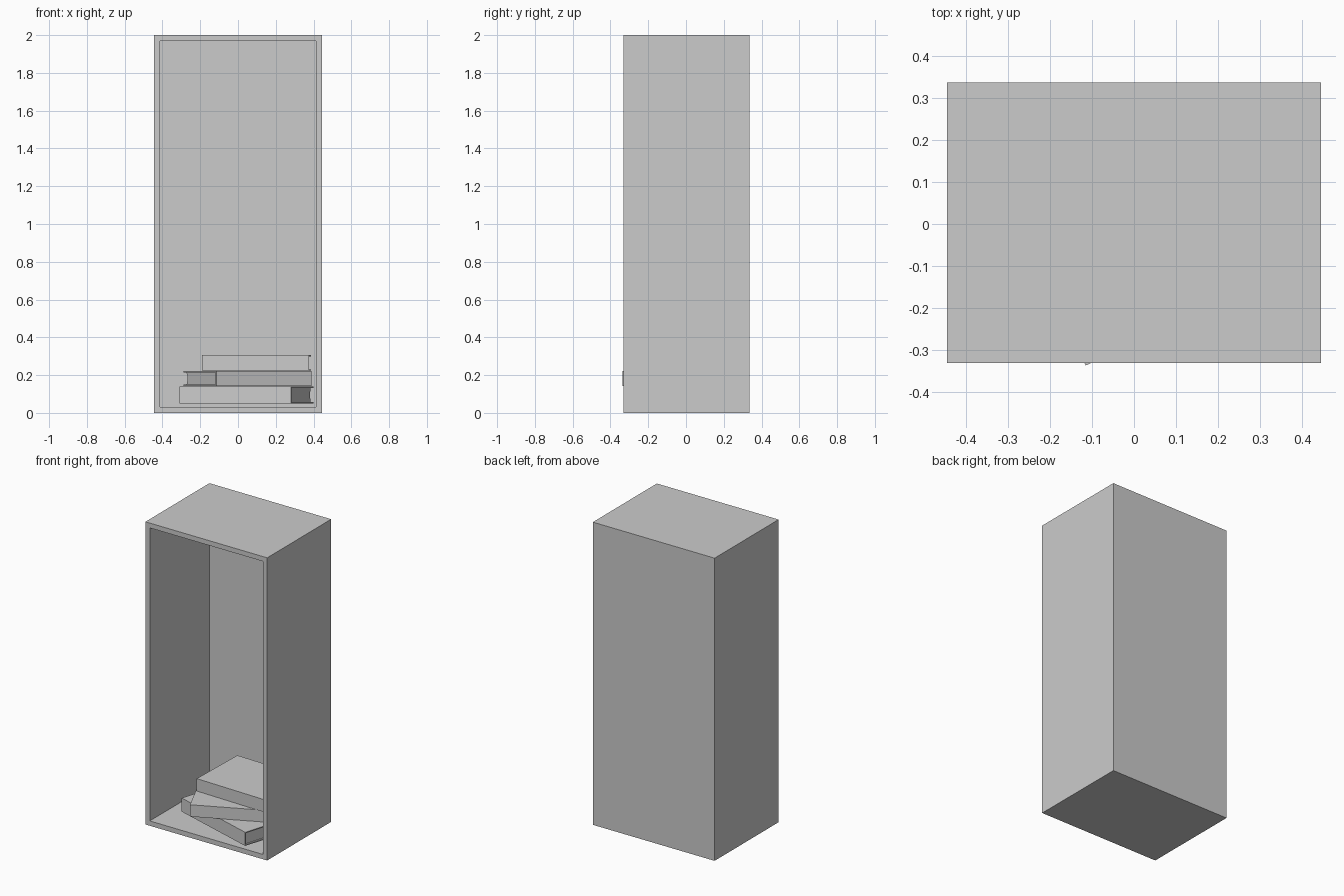
import bpy, bmesh, math
from mathutils import Matrix, Vector

if "Cube" in bpy.data.objects:
    bpy.data.objects.remove(bpy.data.objects["Cube"])


def finish(name, bm, matrix=None):
    bmesh.ops.recalc_face_normals(bm, faces=bm.faces)
    mesh = bpy.data.meshes.new(name)
    bm.to_mesh(mesh)
    bm.free()
    obj = bpy.data.objects.new(name, mesh)
    bpy.context.collection.objects.link(obj)
    if matrix:
        obj.matrix_world = matrix
    return obj


def prism(name, profile, x0, x1, matrix):
    """Extrude a closed (y, z) profile along x."""
    bm = bmesh.new()
    face = bm.faces.new([bm.verts.new((x0, y, z)) for y, z in profile])
    ext = bmesh.ops.extrude_face_region(bm, geom=[face])
    verts = [v for v in ext["geom"] if isinstance(v, bmesh.types.BMVert)]
    bmesh.ops.translate(bm, vec=(x1 - x0, 0, 0), verts=verts)
    return finish(name, bm, matrix)


# Cabinet shell: a box whose front is inset and pushed inwards
WALL = 0.045
Y0, Y1 = -0.331, 0.337
bm = bmesh.new()
bmesh.ops.create_cube(bm, size=1)
bmesh.ops.scale(bm, vec=(0.89, Y1 - Y0, 2), verts=bm.verts)
bmesh.ops.translate(bm, vec=(0, (Y0 + Y1) / 2, 1), verts=bm.verts)
bm.normal_update()
front = next(f for f in bm.faces if f.normal.y < -0.9)
bmesh.ops.inset_region(bm, faces=[front], thickness=WALL)
ext = bmesh.ops.extrude_face_region(bm, geom=[front])
verts = [v for v in ext["geom"] if isinstance(v, bmesh.types.BMVert)]
bmesh.ops.translate(bm, vec=(0, Y1 - Y0 - WALL, 0), verts=verts)
if front.is_valid:
    bmesh.ops.delete(bm, geom=[front], context="FACES_ONLY")
finish("cabinet", bm)


def book(name, corner, angle, length, depth, thick):
    """Book lying flat, spine to the front; corner is its front left bottom."""
    m = Matrix.Translation(Vector(corner)) @ Matrix.Rotation(math.radians(angle), 4, "Z")
    t, lip = 0.007, 0.012
    # Wrapped cover with spine
    prism(name + "_cover",
          [(0, 0), (depth, 0), (depth, t), (t, t),
           (t, thick - t), (depth, thick - t), (depth, thick), (0, thick)],
          0, length, m)
    # Page block with a hollow fore-edge
    steps = 6
    edge = [(depth - lip - 0.012 * math.sin(math.pi * i / steps),
             t + (thick - 2 * t) * i / steps) for i in range(steps + 1)]
    pages = prism(name + "_pages", [(t, thick - t), (t, t)] + edge,
                  lip, length - lip, m)
    for poly in pages.data.polygons:
        poly.use_smooth = abs(poly.normal.x) < 0.5 and poly.normal.y > 0.5
    pages.data.set_sharp_from_angle(angle=math.radians(40))


# Stack of three books on the cabinet floor
book("bottom_book", (-0.31, -0.145, 0.05), -17, 0.617, 0.41, 0.09)
book("middle_book", (-0.115, -0.337, 0.143), 25, 0.557, 0.41, 0.078)
book("top_book", (-0.19, -0.16, 0.224), -1.5, 0.565, 0.41, 0.082)
